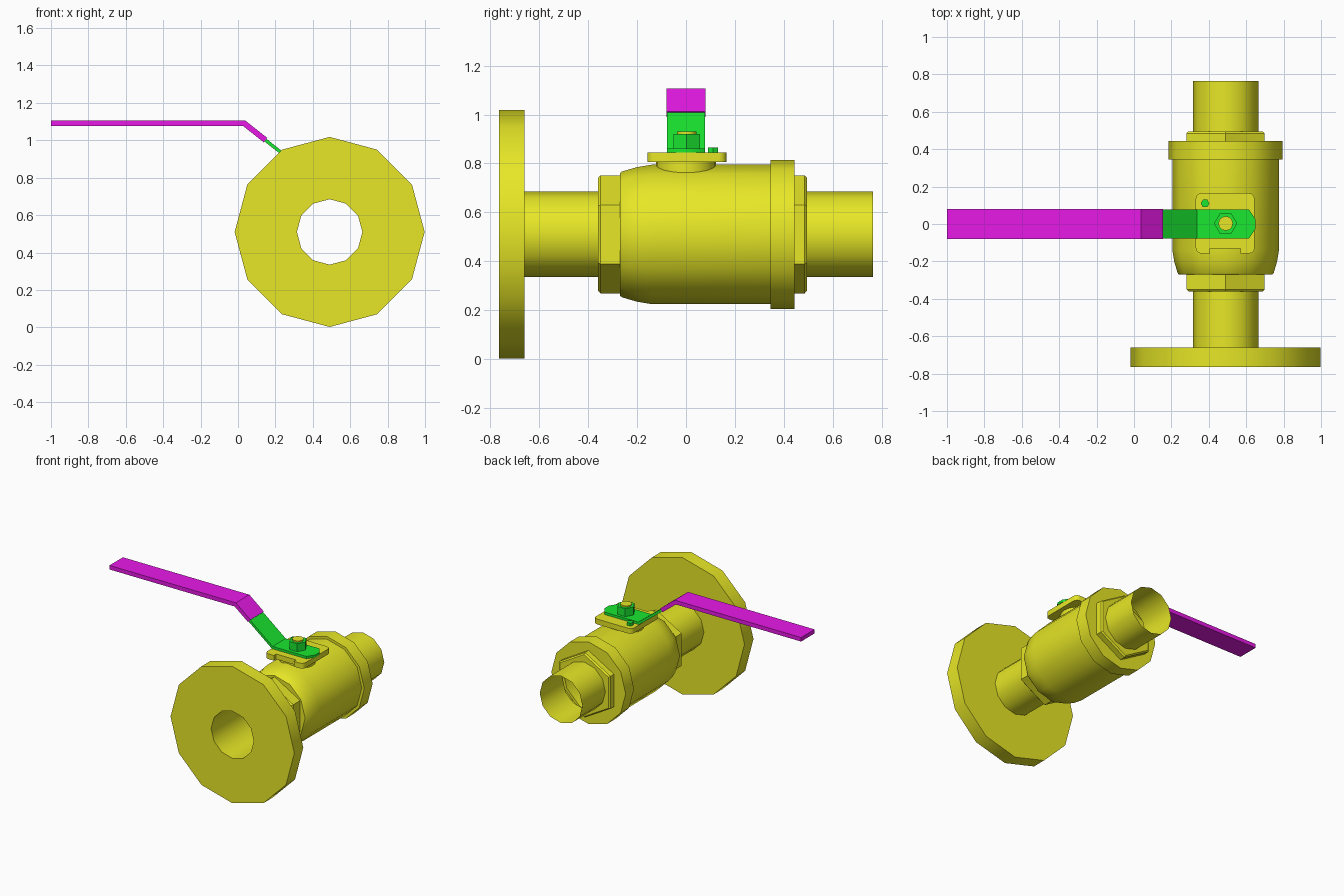
import bpy, bmesh
from math import pi, sin, cos, radians
from mathutils import Vector

if "Cube" in bpy.data.objects:
    bpy.data.objects.remove(bpy.data.objects["Cube"])

CX, CZ = 0.49, 0.51          # pipe axis runs along y through here


def material(name, rgb):
    m = bpy.data.materials.new(name)
    m.diffuse_color = (*rgb, 1)
    m.use_nodes = True
    m.node_tree.nodes["Principled BSDF"].inputs["Base Color"].default_value = m.diffuse_color
    return m


YELLOW = material("yellow", (0.8, 0.8, 0.02))
GREEN = material("green", (0.01, 0.8, 0.03))
MAGENTA = material("magenta", (0.8, 0.01, 0.8))


def finish(name, bm, mat):
    bmesh.ops.recalc_face_normals(bm, faces=bm.faces)
    me = bpy.data.meshes.new(name)
    bm.to_mesh(me)
    bm.free()
    me.shade_smooth()
    me.set_sharp_from_angle(angle=radians(35))
    me.materials.append(mat)
    ob = bpy.data.objects.new(name, me)
    bpy.context.collection.objects.link(ob)
    return ob


def lathe(name, profile, mat):
    """Twelve-sided rings along y; a station (y, r, True) is hexagonal."""
    bm = bmesh.new()
    rings = []
    for y, r, *hexa in profile:
        ring = []
        for i in range(12):
            a = i * pi / 6
            q = r * cos(pi / 6) if hexa and i % 2 else r
            ring.append(bm.verts.new((CX + q * sin(a), y, CZ + q * cos(a))))
        rings.append(ring)
    for a, b in zip(rings, rings[1:]):
        for i in range(12):
            j = (i + 1) % 12
            bm.faces.new((a[i], a[j], b[j], b[i]))
    return finish(name, bm, mat)


def prism(name, outline, z0, z1, mat):
    bm = bmesh.new()
    face = bm.faces.new([bm.verts.new((x, y, z0)) for x, y in outline])
    new = bmesh.ops.extrude_face_region(bm, geom=[face])["geom"]
    verts = [v for v in new if isinstance(v, bmesh.types.BMVert)]
    bmesh.ops.translate(bm, verts=verts, vec=(0, 0, z1 - z0))
    return finish(name, bm, mat)


def circle(x, y, r, n, start=0.0):
    return [(x + r * cos(start + 2 * pi * i / n), y + r * sin(start + 2 * pi * i / n))
            for i in range(n)]


def strip(name, path, t, mat):
    """Flat bar following (x, z, half width) stations with mitred bends."""
    bm = bmesh.new()
    pts = [Vector((x, z)) for x, z, w in path]
    rings = []
    for i, p in enumerate(pts):
        d0 = (p - pts[i - 1]).normalized() if i else (pts[1] - p).normalized()
        d1 = (pts[i + 1] - p).normalized() if i < len(pts) - 1 else d0
        n0, n1 = Vector((d0.y, -d0.x)), Vector((d1.y, -d1.x))
        m = (n0 + n1).normalized()
        m *= t / 2 / m.dot(n0)
        w = path[i][2]
        rings.append([bm.verts.new((p.x + s * m.x, y, p.y + s * m.y))
                      for s, y in ((1, -w), (1, w), (-1, w), (-1, -w))])
    for a, b in zip(rings, rings[1:]):
        for i in range(4):
            j = (i + 1) % 4
            bm.faces.new((a[i], a[j], b[j], b[i]))
    bm.faces.new(rings[0])
    bm.faces.new(rings[-1])
    return finish(name, bm, mat)


# Flange with an inset ring on its front face
lathe("flange", [(-0.765, 0.175), (-0.765, 0.25), (-0.765, 0.508),
                 (-0.66, 0.508), (-0.66, 0.175)], YELLOW)

# Thin-walled pipe, hex collars, body and end ring in one run
lathe("valve_body", [
    (-0.765, 0.175), (-0.36, 0.175),
    (-0.36, 0.23, True), (-0.35, 0.241, True), (-0.27, 0.241, True),
    (-0.27, 0.25), (-0.262, 0.257), (-0.2, 0.275), (-0.14, 0.285), (0.345, 0.285),
    (0.345, 0.305), (0.443, 0.305),
    (0.443, 0.241, True), (0.485, 0.241, True), (0.495, 0.23, True),
    (0.495, 0.175), (0.765, 0.175)], YELLOW)

# Neck under the mounting plate
prism("stem_neck", circle(CX, 0, 0.122, 24), 0.72, 0.808, YELLOW)

# Rounded mounting plate with a notch in its front edge
plate = []
for x, y, a0 in ((0.615, 0.135, 0), (0.36, 0.135, 90), (0.36, -0.128, 180)):
    plate += [(x + 0.03 * cos(radians(a0 + k * 30)), y + 0.03 * sin(radians(a0 + k * 30)))
              for k in range(4)]
plate += [(0.405, -0.158), (0.405, -0.13), (0.57, -0.13), (0.57, -0.158)]
plate += [(0.615 + 0.03 * cos(radians(270 + k * 30)), -0.128 + 0.03 * sin(radians(270 + k * 30)))
          for k in range(4)]
prism("mounting_plate", plate, 0.805, 0.844, YELLOW)

# Stem, nut and stop pin
prism("stem", circle(CX, 0.003, 0.039, 12), 0.8, 0.931, YELLOW)
prism("stem_nut", circle(CX, 0.003, 0.062, 6), 0.86, 0.921, GREEN)
prism("stop_pin", circle(0.38, 0.11, 0.023, 6), 0.84, 0.866, GREEN)

# Bent lever and its grip
strip("lever", [(0.65, 0.853, 0.025), (0.615, 0.853, 0.077),
                (0.335, 0.853, 0.077), (0.14, 1.006, 0.077)], 0.018, GREEN)
strip("lever_grip", [(0.147, 1.001, 0.079), (0.033, 1.091, 0.079),
                     (-1.0, 1.091, 0.079)], 0.03, MAGENTA)
